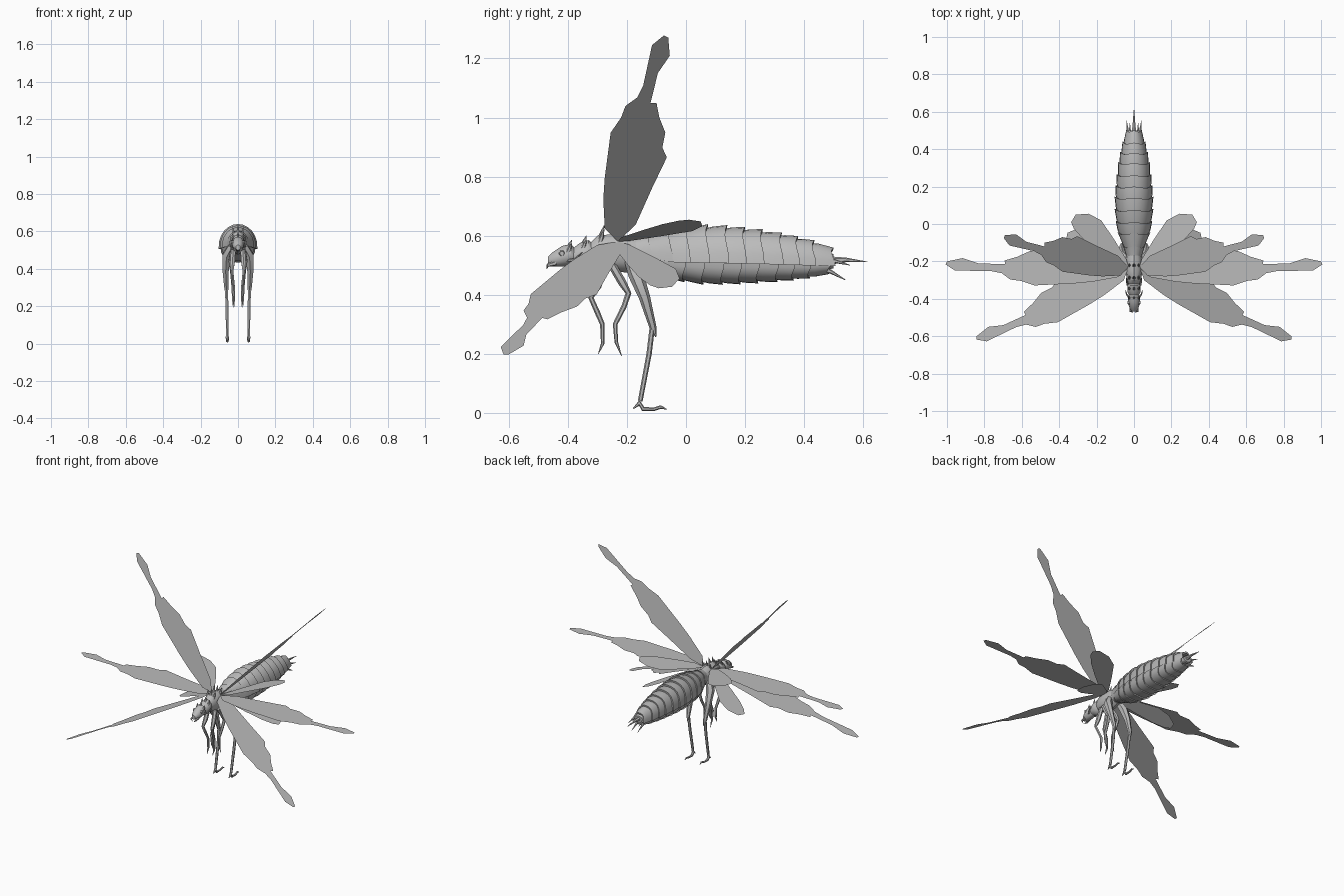
import bpy, bmesh, math
from mathutils import Vector

cube = bpy.data.objects.get("Cube")
if cube:
    bpy.data.objects.remove(cube, do_unlink=True)

mat = bpy.data.materials.new("plain grey")
mat.use_nodes = True
GREY = (0.5, 0.5, 0.5, 1)
mat.diffuse_color = GREY
mat.node_tree.nodes["Principled BSDF"].inputs["Base Color"].default_value = GREY


def finish(name, bm, smooth=None, recalc=True):
    if recalc:
        bmesh.ops.recalc_face_normals(bm, faces=bm.faces)
    me = bpy.data.meshes.new(name)
    bm.to_mesh(me)
    bm.free()
    ob = bpy.data.objects.new(name, me)
    bpy.context.collection.objects.link(ob)
    me.materials.append(mat)
    if smooth:
        bpy.ops.object.select_all(action="DESELECT")
        ob.select_set(True)
        bpy.context.view_layer.objects.active = ob
        bpy.ops.object.shade_smooth_by_angle(angle=math.radians(smooth))
    return ob


def bridge(bm, rings, closed=True):
    """Join vertex rings with quads."""
    for a, b in zip(rings, rings[1:]):
        n = len(a)
        for i in range(n if closed else n - 1):
            j = (i + 1) % n
            bm.faces.new((a[i], a[j], b[j], b[i]))


def tube(name, pts, sides=6):
    """Tapered limb through (x, y, z, radius) points."""
    bm = bmesh.new()
    pos = [Vector(p[:3]) for p in pts]
    rings = []
    for k, p in enumerate(pos):
        d = (pos[min(k + 1, len(pos) - 1)] - pos[max(k - 1, 0)]).normalized()
        u = d.cross(Vector((1, 0, 0)))
        if u.length < 0.2:
            u = d.cross(Vector((0, 0, 1)))
        u.normalize()
        v = d.cross(u)
        ring = []
        for i in range(sides):
            t = math.tau * i / sides
            ring.append(bm.verts.new(p + (u * math.cos(t) + v * math.sin(t)) * pts[k][3]))
        rings.append(ring)
    bridge(bm, rings)
    bm.faces.new(rings[0])
    bm.faces.new(rings[-1])
    return finish(name, bm, 40)


def loft(name, stations, sides=12):
    """Body piece along y from (y, half width, bottom, top) stations."""
    bm = bmesh.new()
    rings = []
    for y, w, lo, hi in stations:
        ring = []
        for i in range(sides):
            t = math.tau * i / sides
            ring.append(bm.verts.new((w * math.cos(t), y, (lo + hi) / 2 + (hi - lo) / 2 * math.sin(t))))
        rings.append(ring)
    bridge(bm, rings)
    bm.faces.new(rings[0])
    bm.faces.new(rings[-1])
    return finish(name, bm, 35)


# Abdomen profile: y, half width, bottom, top
PROFILE = [(-.2, .035, .51, .585), (-.12, .06, .48, .605), (-.05, .088, .45, .62), (.05, .1, .437, .635),
           (.15, .1, .437, .63), (.25, .09, .442, .618), (.35, .076, .45, .6), (.43, .058, .46, .58),
           (.5, .036, .478, .553)]


def section(y):
    y = max(PROFILE[0][0], min(PROFILE[-1][0], y))
    for a, b in zip(PROFILE, PROFILE[1:]):
        if y <= b[0]:
            f = (y - a[0]) / (b[0] - a[0])
            return [p + (q - p) * f for p, q in zip(a[1:], b[1:])]


def plate(name, y0, y1, upper):
    """Overlapping half-shell that flares toward its rear edge."""
    bm = bmesh.new()
    rings = []
    for f, scale in ((0, .88), (.5, .98), (1, 1.04), (.97, .84)):
        ring = []
        for i in range(13):
            t = math.pi * i / 12
            c, s = math.cos(t), math.sin(t)
            y = y0 + (y1 - y0) * f
            w, lo, hi = section(y)
            mid = lo + (hi - lo) * .42
            # rear edge comes to points at the sides and the centre line
            y += f * (.016 * abs(c) ** 6 + .01 * s ** 8)
            if upper:
                p = (w * scale * c, y, mid - .012 + (hi - mid + .012) * scale * s ** .9)
            else:
                p = (w * .9 * scale * c, y, mid + (lo - mid) * scale * s ** .8)
            ring.append(bm.verts.new(p))
        rings.append(ring)
    bridge(bm, rings, closed=False)
    ob = finish(name, bm, 50, recalc=False)
    if upper:
        ob.data.flip_normals()


EDGES = [-.2, -.13, -.06, .0, .065, .13, .19, .25, .315, .37, .425, .49]
for k, (y0, y1) in enumerate(zip(EDGES, EDGES[1:])):
    plate(f"back_plate_{k + 1}", y0 - .025, y1, True)
    plate(f"belly_plate_{k + 1}", y0 - .035, y1 - .015, False)
loft("abdomen_core", [(y, w * .86, lo + .012, hi - .016) for y, w, lo, hi in PROFILE])

# Thorax, neck and head
loft("thorax", [(-.16, .04, .49, .59), (-.2, .045, .475, .6), (-.25, .045, .48, .605), (-.3, .038, .49, .6),
                (-.325, .028, .505, .575)])
loft("neck_ring", [(-.31, .026, .5, .57), (-.33, .036, .492, .585), (-.36, .036, .495, .575),
                   (-.385, .024, .505, .555)])
loft("head", [(-.37, .02, .505, .55), (-.39, .032, .5, .572), (-.42, .032, .495, .565),
              (-.45, .024, .495, .545), (-.468, .012, .5, .528)])

# Crest spikes along the back
for k, (y, z, h) in enumerate([(-.22, .59, .045), (-.285, .59, .045), (-.345, .565, .035), (-.395, .555, .03)]):
    for s in (-1, 0, 1):
        base = z - (.012 if s else 0)
        tube(f"crest_spike_{k}_{s + 1}", [(s * .02, y - .01, base - .015, .012),
                                         (s * .024, y, base + h * .4, .007), (s * .028, y + .008, base + h, .001)])

# Tail prongs
tube("tail_prong_centre", [(0, .47, .515, .016), (0, .54, .518, .008), (0, .615, .511, .001)])

# Wing outlines: distance from root, offset across
LONG_WING = [(0, 0), (.06, -.045), (.2, -.05), (.3, -.045), (.51, -.025), (.58, .01), (.635, .025), (.675, .065),
             (.73, .085), (.92, .115), (.965, .155), (.955, .17), (.87, .175), (.79, .135), (.65, .11), (.65, .13),
             (.58, .14), (.51, .16), (.44, .15), (.394, .165), (.25, .115), (.08, .06)]
SHORT_WING = [(0, 0), (.01, .04), (.08, .15), (.15, .25), (.22, .285), (.29, .28), (.315, .24), (.3, .205),
              (.25, .15), (.16, .08), (.06, .01)]


def wing(name, outline, side, lift, sweep):
    """Flat wing hinged at the thorax; lift tilts it, sweep turns it in its plane."""
    lift, sweep = math.radians(lift), math.radians(sweep)
    bm = bmesh.new()
    vs = []
    for u, v in outline:
        a = u * math.cos(sweep) - v * math.sin(sweep)
        b = u * math.sin(sweep) + v * math.cos(sweep)
        vs.append(bm.verts.new((side * (.03 + a * math.cos(lift)), b - .23, .58 + a * math.sin(lift))))
    face = bm.faces.new(vs)
    face.normal_update()
    if face.normal.z < 0:
        face.normal_flip()
    finish(name, bm, recalc=False)


for side, tag in ((1, "left"), (-1, "right")):
    wing(f"upper_wing_{tag}", LONG_WING, side, 46.3, 0)
    wing(f"middle_wing_{tag}", LONG_WING, side, 0, -8.3)
    wing(f"lower_wing_{tag}", LONG_WING, side, -25.2, -32.5)
    wing(f"small_upper_wing_{tag}", SHORT_WING, side, 13.6, 0)
    wing(f"small_lower_wing_{tag}", SHORT_WING, side, -25.2, -17)

    def limb(name, pts):
        tube(f"{name}_{tag}", [(side * x, y, z, r) for x, y, z, r in pts])

    # Hind leg: thick thigh, thin shin, long foot
    limb("hind_thigh", [(.035, -.19, .52, .02), (.062, -.17, .47, .026), (.066, -.14, .39, .019),
                        (.062, -.112, .29, .012), (.06, -.102, .258, .002)])
    limb("hind_shin", [(.062, -.113, .3, .009), (.059, -.125, .2, .009), (.057, -.155, .04, .008)])
    limb("hind_foot", [(.057, -.178, .015, .002), (.057, -.158, .034, .01), (.057, -.145, .013, .008),
                       (.057, -.11, .012, .006), (.055, -.085, .02, .006), (.055, -.065, .012, .001)])
    # Middle and front legs
    limb("middle_leg", [(.03, -.25, .5, .014), (.038, -.215, .44, .014), (.036, -.195, .405, .01),
                        (.032, -.21, .36, .009), (.028, -.24, .3, .008), (.027, -.236, .24, .006),
                        (.026, -.218, .192, .001)])
    limb("front_leg", [(.025, -.275, .5, .014), (.03, -.3, .43, .014), (.033, -.322, .39, .009),
                       (.028, -.3, .34, .009), (.023, -.283, .3, .008), (.022, -.282, .235, .006),
                       (.02, -.297, .2, .001)])
    # Jaw, feeler, eye and tail prongs
    limb("jaw", [(.016, -.44, .507, .009), (.018, -.468, .5, .006), (.005, -.472, .488, .001)])
    limb("feeler", [(.022, -.4, .515, .006), (.04, -.375, .52, .004), (.046, -.35, .545, .001)])
    limb("eye", [(.022, -.42, .54, .013), (.034, -.42, .54, .008)])
    limb("upper_tail_prong", [(.02, .46, .52, .012), (.034, .5, .515, .007), (.04, .555, .5, .001)])
    limb("lower_tail_prong", [(.015, .45, .49, .012), (.022, .49, .478, .007), (.022, .54, .45, .001)])
